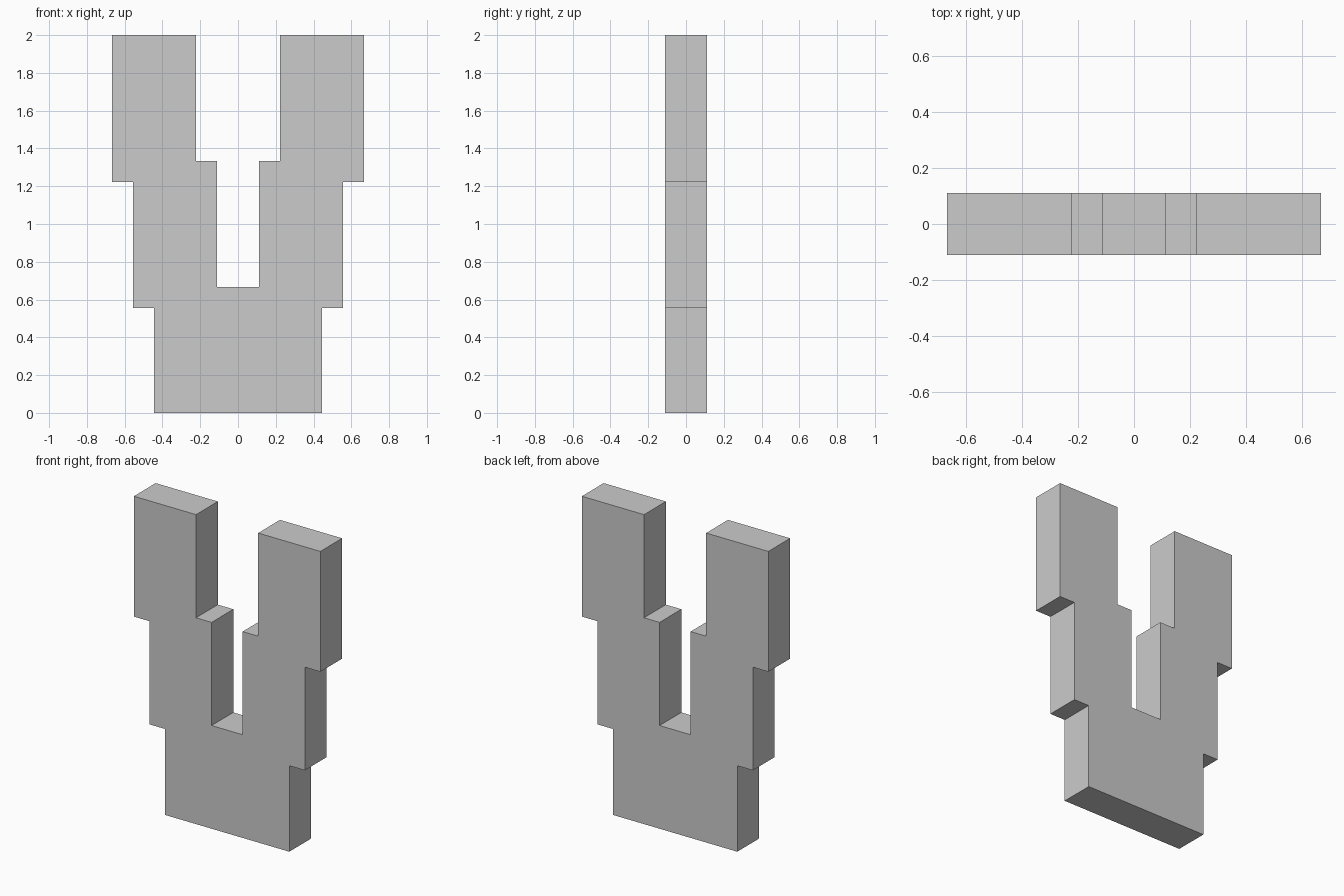
import bpy
import bmesh

cube = bpy.data.objects.get("Cube")
if cube:
    bpy.data.objects.remove(cube, do_unlink=True)

U = 1 / 9       # grid unit
HALF_DEPTH = U  # half of the slab thickness

# Plain grey material
grey = bpy.data.materials.new("light_grey")
grey.use_nodes = True
colour = (0.6, 0.6, 0.6, 1)
grey.diffuse_color = colour
grey.node_tree.nodes["Principled BSDF"].inputs["Base Color"].default_value = colour

# Right half of the stepped outline (x, z) in grid units, bottom to notch
half = [(4, 0), (4, 5), (5, 5), (5, 11), (6, 11), (6, 18),
        (2, 18), (2, 12), (1, 12), (1, 6)]
outline = half + [(-x, z) for x, z in reversed(half)]

# Extrude the mirrored outline into a slab
bm = bmesh.new()
face = bm.faces.new([bm.verts.new((x * U, -HALF_DEPTH, z * U)) for x, z in outline])
result = bmesh.ops.extrude_face_region(bm, geom=[face], use_keep_orig=True)
back = [v for v in result["geom"] if isinstance(v, bmesh.types.BMVert)]
bmesh.ops.translate(bm, verts=back, vec=(0, 2 * HALF_DEPTH, 0))
bmesh.ops.recalc_face_normals(bm, faces=bm.faces)

mesh = bpy.data.meshes.new("stepped_fork")
bm.to_mesh(mesh)
bm.free()
mesh.materials.append(grey)
fork = bpy.data.objects.new("stepped_fork", mesh)
bpy.context.collection.objects.link(fork)
